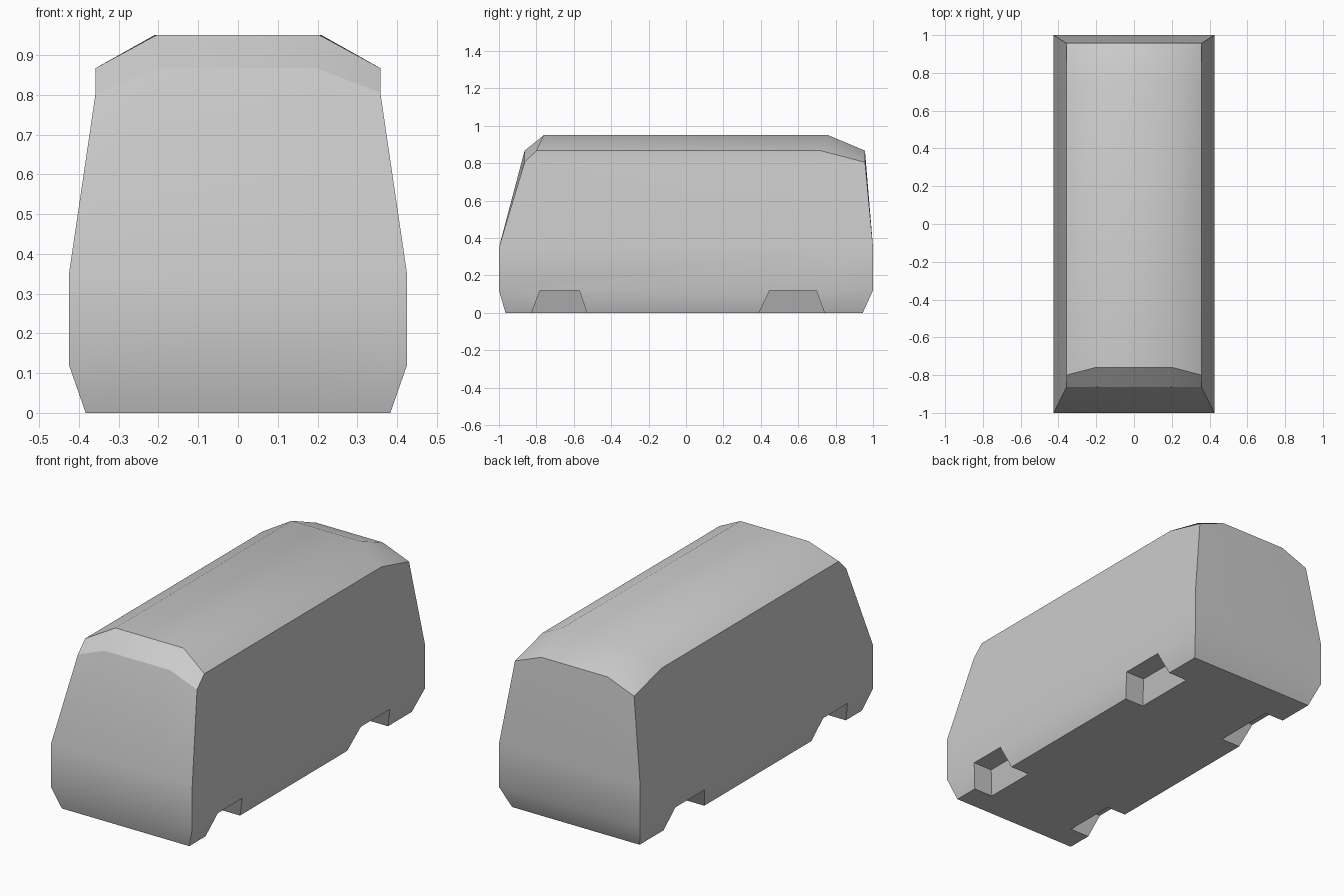
import bpy, bmesh

if "Cube" in bpy.data.objects:
    bpy.data.objects.remove(bpy.data.objects["Cube"])


def make_object(name, bm):
    bmesh.ops.recalc_face_normals(bm, faces=bm.faces)
    mesh = bpy.data.meshes.new(name)
    bm.to_mesh(mesh)
    bm.free()
    obj = bpy.data.objects.new(name, mesh)
    bpy.context.collection.objects.link(obj)
    return obj


# Body stations from front sill over the roof to rear sill:
# outer (x, y, z) then inner (x, y, z), mirrored across x
stations = [
    ((.383, -.965, 0), (.2, -.965, 0)),
    ((.425, -1, .12), (.2, -1, .12)),
    ((.425, -1, .35), (.2, -1, .35)),
    ((.358, -.863, .805), (.197, -.863, .867)),
    ((.358, -.80, .867), (.205, -.76, .95)),
    ((.358, .72, .867), (.21, .76, .95)),
    ((.358, .957, .805), (.2, .957, .867)),
    ((.425, 1, .35), (.2, 1, .35)),
    ((.425, 1, .12), (.2, 1, .12)),
    ((.383, .945, 0), (.2, .945, 0)),
]
bm = bmesh.new()
rows = []
for o, i in stations:
    pts = [(-o[0], *o[1:]), (-i[0], *i[1:]), i, o]
    rows.append([bm.verts.new(p) for p in pts])
# Front, roof and rear strips
for a, b in zip(rows, rows[1:]):
    for c in range(3):
        bm.faces.new((a[c], a[c + 1], b[c + 1], b[c]))
# Side walls
for k in range(4):
    for s in (0, 3):
        bm.faces.new((rows[k][s], rows[k + 1][s], rows[8 - k][s], rows[9 - k][s]))
# Floor
bm.faces.new(rows[0] + rows[9][::-1])
body = make_object("van_body", bm)


# Wheel notch cutters: trapezoid in side view, inner wall parallel to the sill
def notch(name, side, low, high):
    bm = bmesh.new()
    rings = []
    for z in (-.06, .12):
        t = z / .12
        y0, y1 = (low[n] + (high[n] - low[n]) * t for n in (0, 1))
        x = .268 + .042 * t
        rings.append([bm.verts.new((side * px, py, z))
                      for px, py in ((x, y0), (.6, y0), (.6, y1), (x, y1))])
    a, b = rings
    bm.faces.new(a)
    bm.faces.new(b)
    for n in range(4):
        m = (n + 1) % 4
        bm.faces.new((a[n], a[m], b[m], b[n]))
    return make_object(name, bm)


cutters = []
for label, low, high in (("front", (-.825, -.53), (-.78, -.57)),
                         ("rear", (.39, .74), (.447, .697))):
    for side in (-1, 1):
        cutters.append(notch(f"{label}_wheel_notch_cutter", side, low, high))

bpy.context.view_layer.objects.active = body
body.select_set(True)
for c in cutters:
    c.hide_render = True
    mod = body.modifiers.new("wheel_notch", 'BOOLEAN')
    mod.operation = 'DIFFERENCE'
    mod.solver = 'EXACT'
    mod.object = c
    bpy.ops.object.modifier_apply(modifier=mod.name)
for c in cutters:
    bpy.data.objects.remove(c)

bpy.ops.object.shade_smooth_by_angle(angle=0.54)
